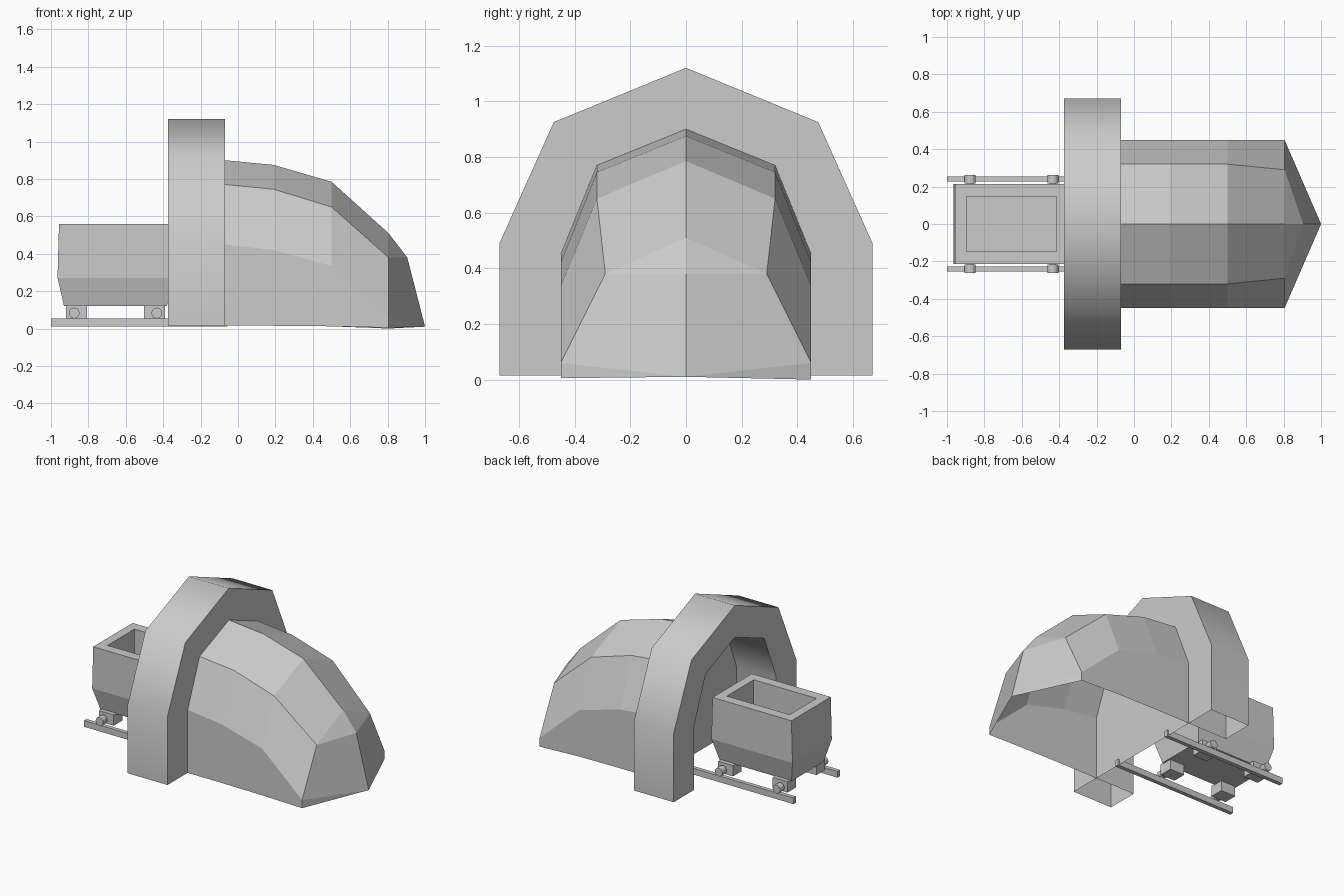
import bpy, bmesh, math
from mathutils import Matrix, Vector

if "Cube" in bpy.data.objects:
    bpy.data.objects.remove(bpy.data.objects["Cube"])


def finish(name, bm):
    bmesh.ops.remove_doubles(bm, verts=bm.verts, dist=1e-5)
    bmesh.ops.recalc_face_normals(bm, faces=bm.faces)
    me = bpy.data.meshes.new(name)
    bm.to_mesh(me)
    bm.free()
    ob = bpy.data.objects.new(name, me)
    bpy.context.collection.objects.link(ob)
    return ob


def add_box(bm, x0, x1, y0, y1, z0, z1):
    m = Matrix.Translation(((x0 + x1) / 2, (y0 + y1) / 2, (z0 + z1) / 2))
    m = m @ Matrix.Diagonal((x1 - x0, y1 - y0, z1 - z0, 1))
    bmesh.ops.create_cube(bm, size=1, matrix=m)


def mirrored(half):
    """Half profile from bottom to ridge -> full profile across y."""
    return half + [(-y, z) for y, z in reversed(half[:-1])]


def strip(bm, a, b):
    for i in range(len(a) - 1):
        bm.faces.new((a[i], a[i + 1], b[i + 1], b[i]))


def row(bm, x, prof):
    return [bm.verts.new((x, y, z)) for y, z in prof]


# Entrance arch: hollow shell, open underneath
outer = mirrored([(0.67, 0.015), (0.67, 0.49), (0.475, 0.925), (0, 1.12)])
inner = mirrored([(0.45, 0.015), (0.45, 0.45), (0.32, 0.77), (0, 0.90)])
bm = bmesh.new()
rows = [row(bm, x, p) for x, p in
        ((-0.375, outer), (-0.07, outer), (-0.07, inner), (-0.375, inner))]
for i in range(4):
    strip(bm, rows[i], rows[(i + 1) % 4])
arch = finish("entrance_arch", bm)
bpy.context.view_layer.objects.active = arch
arch.select_set(True)
bpy.ops.object.shade_smooth_by_angle(angle=math.radians(50))
arch.select_set(False)

# Tunnel mound: lofted sections, pointed nose, back wall, open underneath
sections = [  # x, bottom z, side z, shoulder y, shoulder z, ridge z
    (-0.07, 0.015, 0.45, 0.32, 0.77, 0.90),
    (0.19, 0.015, 0.42, 0.32, 0.745, 0.875),
    (0.50, 0.012, 0.335, 0.32, 0.65, 0.785),
    (0.805, 0.005, 0.06, 0.29, 0.38, 0.51)]
bm = bmesh.new()
rows = [row(bm, x, mirrored([(0.45, b), (0.45, s), (sy, sz), (0, r)]))
        for x, b, s, sy, sz, r in sections]
for a, b in zip(rows, rows[1:]):
    strip(bm, a, b)
bm.faces.new(rows[0])
brow = bm.verts.new((0.905, 0, 0.38))
tip = bm.verts.new((1.0, 0, 0.01))
end = rows[-1]
end[0].co.z = 0.0
for bottom, side, shoulder in (end[:3], end[:3:-1]):
    bm.faces.new((end[3], shoulder, brow))
    bm.faces.new((shoulder, side, tip, brow))
    bm.faces.new((side, bottom, tip))
finish("tunnel_mound", bm)

# Rails
for name, s in (("rail_front", -1), ("rail_back", 1)):
    bm = bmesh.new()
    add_box(bm, -1.0, -0.06, s * 0.24 - 0.014, s * 0.24 + 0.014, 0.01, 0.053)
    finish(name, bm)

# Cart tub: stacked rectangular rings going up the outside and down inside
CX = -0.655
bm = bmesh.new()
prev = None
for hx, hy, z in ((0.275, 0.175, 0.12), (0.31, 0.215, 0.27), (0.302, 0.215, 0.56),
                  (0.24, 0.147, 0.56), (0.24, 0.147, 0.30)):
    ring = [bm.verts.new((CX + sx * hx, sy * hy, z))
            for sx, sy in ((-1, -1), (1, -1), (1, 1), (-1, 1))]
    if prev:
        strip(bm, prev + prev[:1], ring + ring[:1])
    else:
        bm.faces.new(ring)
    prev = ring
bm.faces.new(prev)
finish("cart_tub", bm)

# Axle blocks and wheels
blocks, wheels = bmesh.new(), bmesh.new()
for sx in (-1, 1):
    for sy in (-1, 1):
        xa, xb = sorted((CX + sx * 0.152, CX + sx * 0.265))
        ya, yb = sorted((sy * 0.11, sy * 0.205))
        add_box(blocks, xa, xb, ya, yb, 0.05, 0.125)
        for r, y, depth in ((0.029, 0.24, 0.046), (0.015, 0.21, 0.03)):
            m = Matrix.Translation((CX + sx * 0.221, sy * y, 0.083))
            bmesh.ops.create_cone(wheels, cap_ends=True, segments=12, radius1=r,
                                  radius2=r, depth=depth,
                                  matrix=m @ Matrix.Rotation(math.pi / 2, 4, 'X'))
finish("axle_blocks", blocks)
finish("wheels", wheels)
